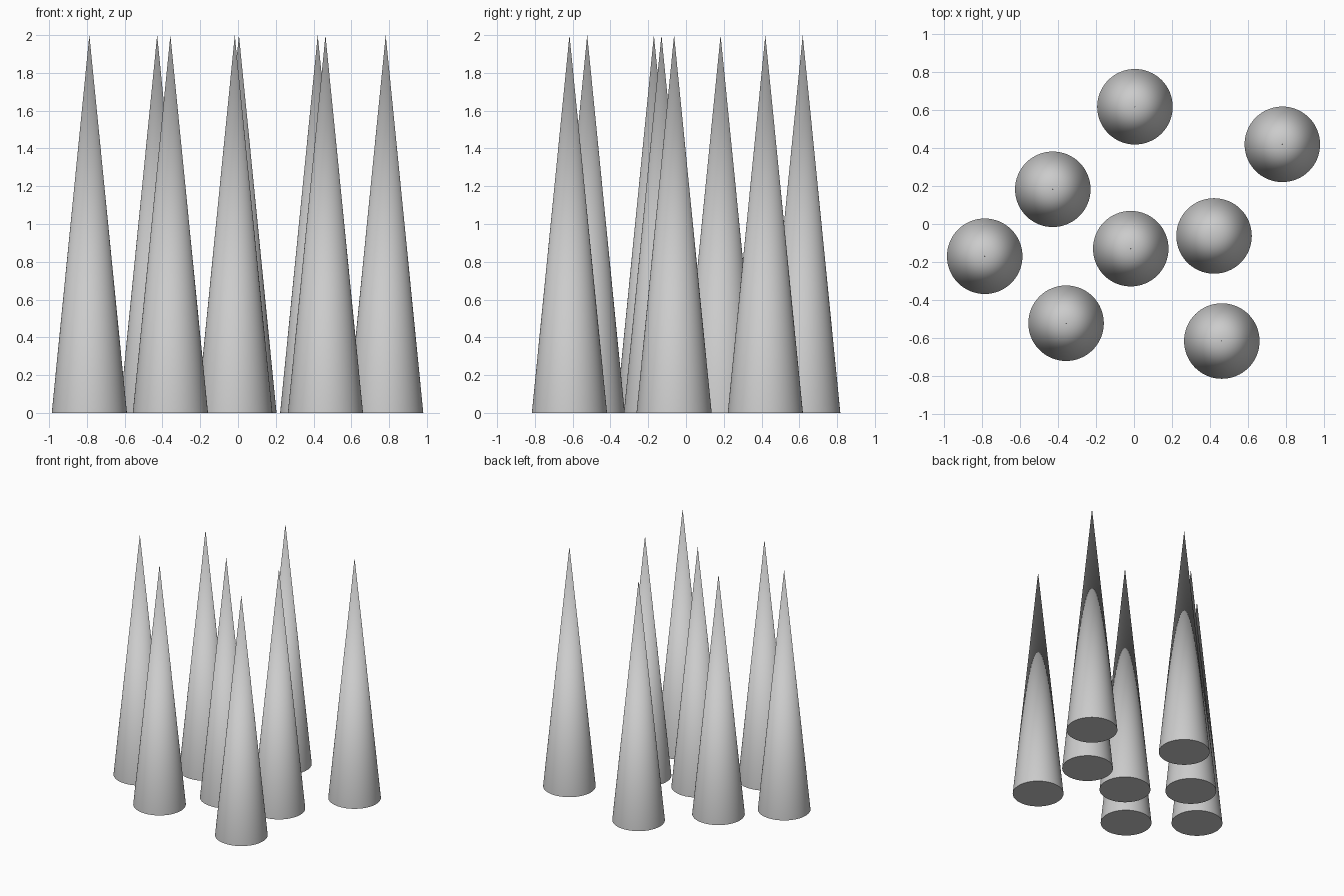
import bpy
import math

if "Cube" in bpy.data.objects:
    bpy.data.objects.remove(bpy.data.objects["Cube"])

RADIUS, HEIGHT, SIDES = 0.199, 2.0, 64

# One plain grey for everything
grey = bpy.data.materials.new("light_grey")
grey.diffuse_color = (0.6, 0.6, 0.6, 1.0)
grey.use_nodes = True
grey.node_tree.nodes["Principled BSDF"].inputs["Base Color"].default_value = grey.diffuse_color

# Scattered cone positions on the ground
spots = [(0.005, 0.618), (0.782, 0.42), (-0.428, 0.183), (-0.787, -0.17),
         (-0.017, -0.13), (0.422, -0.063), (-0.358, -0.523), (0.463, -0.617)]


def add_cone(index, x, y):
    bpy.ops.mesh.primitive_cone_add(vertices=SIDES, radius1=RADIUS, radius2=0,
                                    depth=HEIGHT, location=(x, y, HEIGHT / 2))
    cone = bpy.context.object
    cone.name = f"cone_spike_{index}"
    cone.data.materials.append(grey)
    # smooth sides, sharp base rim
    bpy.ops.object.shade_smooth_by_angle(angle=math.radians(30))


for i, (x, y) in enumerate(spots, 1):
    add_cone(i, x, y)
